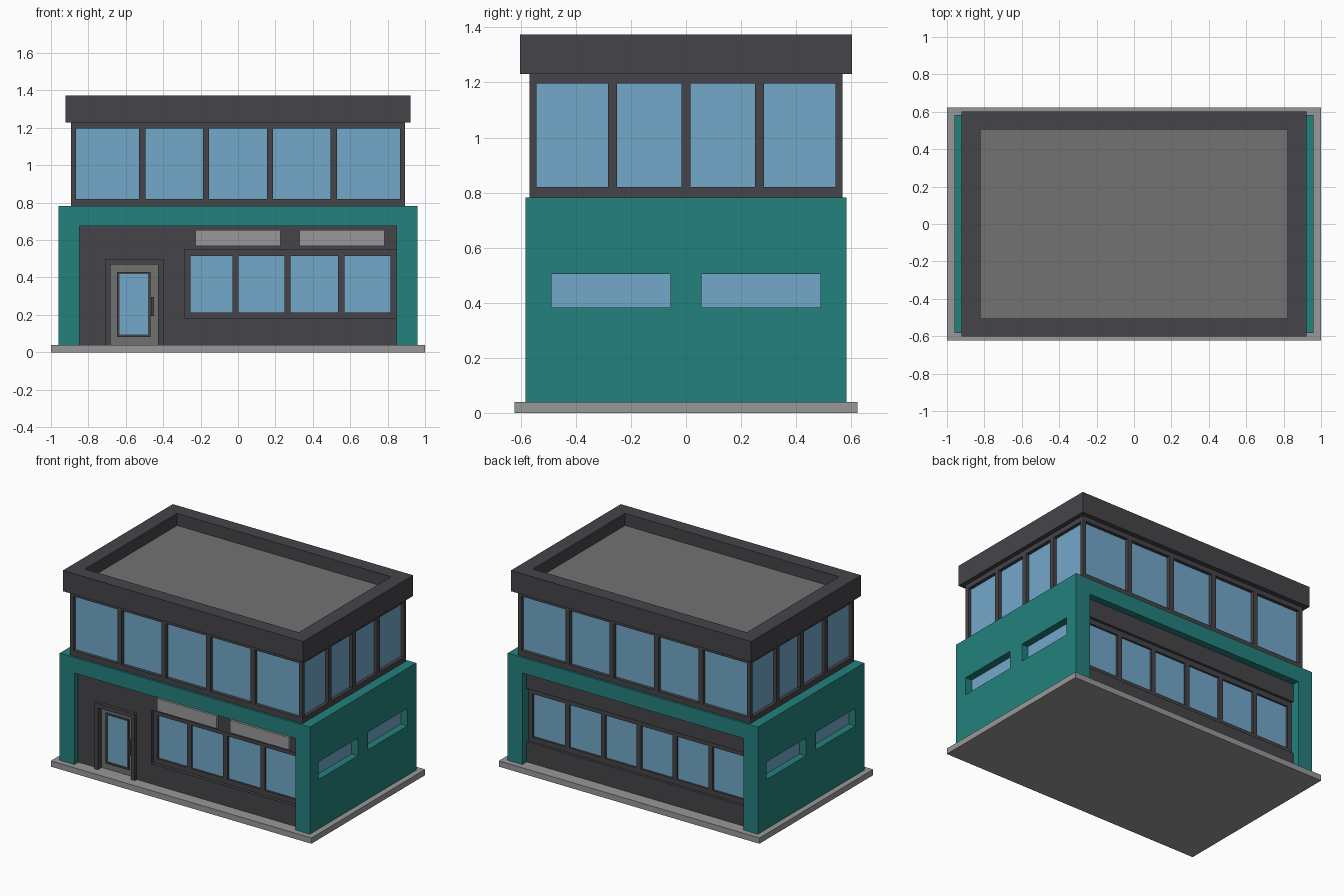
import bpy, bmesh, math
from mathutils import Matrix

if "Cube" in bpy.data.objects:
    bpy.data.objects.remove(bpy.data.objects["Cube"])


def material(name, r, g, b):
    m = bpy.data.materials.new(name)
    m.diffuse_color = (r, g, b, 1)
    m.use_nodes = True
    m.node_tree.nodes["Principled BSDF"].inputs["Base Color"].default_value = m.diffuse_color
    return m


TEAL = material("teal", 0.017, 0.218, 0.207)
CHARCOAL = material("charcoal", 0.060, 0.059, 0.068)
ROOF = material("roof grey", 0.168, 0.168, 0.168)
CONCRETE = material("concrete grey", 0.314, 0.314, 0.314)
GLASS = material("window blue", 0.171, 0.392, 0.591)
DOOR = material("door grey", 0.165, 0.165, 0.162)

FRONT, RIGHT, BACK, LEFT = 0, 90, 180, 270


def boxes(name, specs, mat=None):
    """One object of boxes; spec = (s0, s1, d0, d1, z0, z1, side): s runs along
    the wall, d is the distance outwards from the model's centre."""
    bm = bmesh.new()
    for s0, s1, d0, d1, z0, z1, side in specs:
        mtx = (Matrix.Rotation(math.radians(side), 4, 'Z')
               @ Matrix.Translation(((s0 + s1) / 2, -(d0 + d1) / 2, (z0 + z1) / 2))
               @ Matrix.Diagonal((s1 - s0, d1 - d0, z1 - z0, 1)))
        bmesh.ops.create_cube(bm, size=1, matrix=mtx)
    me = bpy.data.meshes.new(name)
    bm.to_mesh(me)
    bm.free()
    ob = bpy.data.objects.new(name, me)
    bpy.context.collection.objects.link(ob)
    if mat:
        me.materials.append(mat)
    return ob


def block(name, hx, hy, z0, z1, mat):
    return boxes(name, [(-hx, hx, -hy, hy, z0, z1, FRONT)], mat)


def carve(ob, specs):
    """Cut boxes out of an object."""
    cutter = boxes("cutter", specs)
    cutter.hide_render = True
    mod = ob.modifiers.new("cut", 'BOOLEAN')
    mod.operation, mod.solver, mod.object = 'DIFFERENCE', 'EXACT', cutter
    bpy.context.view_layer.update()
    me = bpy.data.meshes.new_from_object(ob.evaluated_get(bpy.context.evaluated_depsgraph_get()))
    ob.modifiers.clear()
    ob.data = me
    bpy.data.objects.remove(cutter)


def glaze(ob, name, panes):
    """Cut window recesses; pane = (s0, s1, glass depth, outer depth, z0, z1, side)."""
    carve(ob, [(a, b, d - 0.008, o + 0.02, z0, z1, f) for a, b, d, o, z0, z1, f in panes])
    boxes(name, [(a, b, d - 0.008, d, z0, z1, f) for a, b, d, o, z0, z1, f in panes], GLASS)


def spans(start, end, mullions, half):
    """Pane spans between mullion centres."""
    edges = [start] + [e for m in mullions for e in (m - half, m + half)] + [end]
    return list(zip(edges[::2], edges[1::2]))


# Ground slab
block("ground_slab", 1.0, 0.623, 0, 0.04, CONCRETE)

# Teal lower shell, open at front and back, with slot windows on the sides
shell = block("lower_shell", 0.96, 0.583, 0.04, 0.783, TEAL)
carve(shell, [(-0.848, 0.848, 0.47, 0.7, 0, 0.675, f) for f in (FRONT, BACK)])
glaze(shell, "side_window_glass",
      [(c - 0.216, c + 0.216, 0.91, 0.96, 0.383, 0.505, f)
       for f in (RIGHT, LEFT) for c in (-0.272, 0.272)])

# Front wall with door opening and recessed window band
front = boxes("front_wall", [(-0.848, 0.848, 0.47, 0.54, 0.04, 0.675, FRONT)], CHARCOAL)
carve(front, [(-0.682, -0.427, 0.50, 0.6, 0, 0.47, FRONT),
              (-0.287, 0.9, 0.517, 0.6, 0.18, 0.55, FRONT)])
glaze(front, "front_window_glass",
      [(a, b, 0.503, 0.517, 0.214, 0.514, FRONT)
       for a, b in spans(-0.254, 0.815, (-0.013, 0.265, 0.552), 0.017)])

# Back wall with a full-width window band
back = boxes("back_wall", [(-0.848, 0.848, 0.47, 0.535, 0.04, 0.675, BACK)], CHARCOAL)
carve(back, [(-0.9, 0.9, 0.517, 0.6, 0.18, 0.55, BACK)])
glaze(back, "back_window_glass",
      [(a, b, 0.503, 0.517, 0.214, 0.514, BACK)
       for a, b in spans(-0.815, 0.815, [0.275 * i for i in range(-2, 3)], 0.017)])

# Door with frame, pane and handle
frame = boxes("door_frame", [(-0.709, -0.399, 0.54, 0.562, 0.04, 0.5, FRONT)], CHARCOAL)
carve(frame, [(-0.682, -0.427, 0.5, 0.6, 0, 0.47, FRONT)])
boxes("door", [(-0.682, -0.427, 0.50, 0.52, 0.04, 0.47, FRONT)], DOOR)
trim = boxes("door_pane_trim", [(-0.646, -0.468, 0.51, 0.53, 0.082, 0.43, FRONT)], CHARCOAL)
glaze(trim, "door_glass", [(-0.633, -0.481, 0.524, 0.53, 0.094, 0.419, FRONT)])
boxes("door_handle", [(-0.466, -0.449, 0.52, 0.54, 0.195, 0.297, FRONT)], CHARCOAL)

# Blank panels above the front windows
boxes("front_panels", [(a, a + 0.455, 0.54, 0.56, 0.568, 0.655, FRONT)
                       for a in (-0.228, 0.329)], CONCRETE)

# Upper storey with windows all round
upper = block("upper_storey", 0.892, 0.569, 0.783, 1.23, CHARCOAL)
panes = [(a, b, 0.546, 0.569, 0.82, 1.197, f) for f in (FRONT, BACK)
         for a, b in spans(-0.866, 0.866, (-0.511, -0.171, 0.171, 0.511), 0.017)]
panes += [(a, b, 0.869, 0.892, 0.82, 1.197, f) for f in (RIGHT, LEFT)
          for a, b in spans(-0.543, 0.543, (-0.267, 0, 0.267), 0.017)]
glaze(upper, "upper_window_glass", panes)

# Roof parapet and sunken roof deck
parapet = block("roof_parapet", 0.922, 0.602, 1.23, 1.374, CHARCOAL)
carve(parapet, [(-0.821, 0.821, -0.505, 0.505, 1.28, 1.5, FRONT)])
block("roof_deck", 0.821, 0.505, 1.28, 1.29, ROOF)
